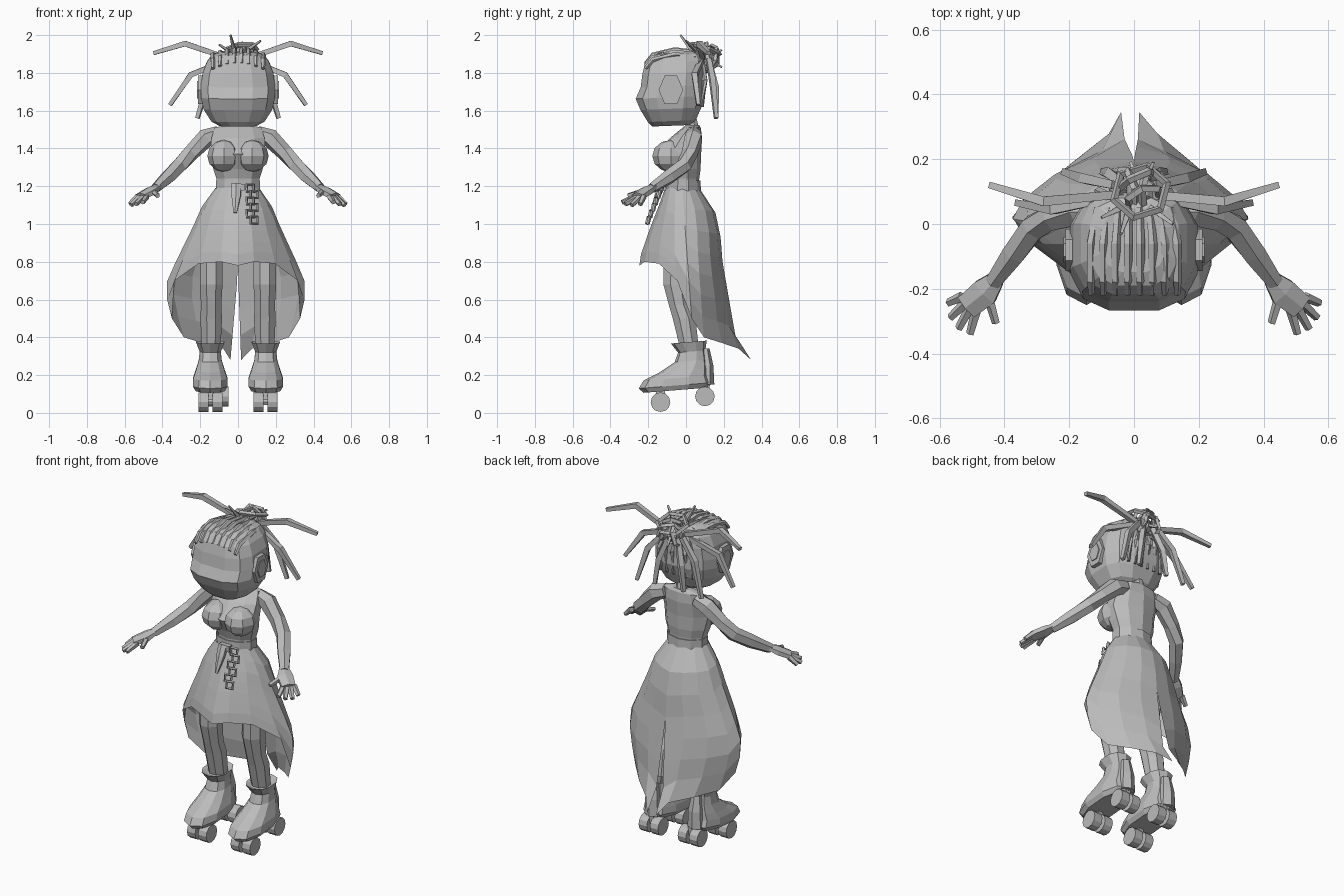
import bpy, bmesh, math
from mathutils import Vector, Matrix

cube = bpy.data.objects.get("Cube")
if cube:
    bpy.data.objects.remove(cube, do_unlink=True)

GREY = bpy.data.materials.new("plain grey")
GREY.use_nodes = True
GREY.diffuse_color = (0.5, 0.5, 0.5, 1)
GREY.node_tree.nodes["Principled BSDF"].inputs["Base Color"].default_value = (0.5, 0.5, 0.5, 1)


def finish(name, bm):
    bmesh.ops.recalc_face_normals(bm, faces=bm.faces[:])
    mesh = bpy.data.meshes.new(name)
    bm.to_mesh(mesh)
    bm.free()
    mesh.materials.append(GREY)
    obj = bpy.data.objects.new(name, mesh)
    bpy.context.collection.objects.link(obj)
    return obj


def bridge(name, rings):
    """Skin a list of closed rings of points and cap the ends."""
    bm = bmesh.new()
    rows = [[bm.verts.new(p) for p in ring] for ring in rings]
    n = len(rows[0])
    for a, b in zip(rows, rows[1:]):
        for i in range(n):
            j = (i + 1) % n
            bm.faces.new((a[i], a[j], b[j], b[i]))
    bm.faces.new(rows[0][::-1])
    bm.faces.new(rows[-1])
    return finish(name, bm)


def power_of(v, p):
    return math.copysign(abs(v) ** p, v)


def loft(name, sections, x=0, n=12, power=1.0, tilt=0.0):
    """Stack level ovals given as (y, z, half width, half depth)."""
    def oval(y, z, rx, ry):
        pts = []
        for i in range(n):
            a = math.tau * (i + 0.5) / n
            c, s = power_of(math.cos(a), power), power_of(math.sin(a), power)
            pts.append((x + rx * c, y + ry * s, z + tilt * ry * s))
        return pts
    return bridge(name, [oval(*sec) for sec in sections])


def tube(name, points, radii, n=6, flat=1.0):
    """Sweep a polygon along a path."""
    pts = [Vector(p) for p in points]
    rings = []
    for i, p in enumerate(pts):
        d = pts[min(i + 1, len(pts) - 1)] - pts[max(i - 1, 0)]
        q = d.to_track_quat('Z', 'Y')
        r = radii[i]
        rings.append([p + q @ Vector((r * math.cos(math.tau * (k + .5) / n),
                                      r * flat * math.sin(math.tau * (k + .5) / n), 0))
                      for k in range(n)])
    return bridge(name, rings)


def solid(name, loc, radius, depth=None, scale=(1, 1, 1), n=10):
    """Sideways cylinder, or a ball when no depth is given."""
    bm = bmesh.new()
    if depth:
        bmesh.ops.create_cone(bm, cap_ends=True, segments=n, radius1=radius,
                              radius2=radius, depth=depth)
        bm.transform(Matrix.Rotation(math.pi / 2, 4, 'Y'))
    else:
        bmesh.ops.create_uvsphere(bm, u_segments=n, v_segments=6, radius=radius)
    bm.transform(Matrix.Translation(loc) @ Matrix.Diagonal((*scale, 1)))
    return finish(name, bm)


def block(name, loc, size):
    bm = bmesh.new()
    bmesh.ops.create_cube(bm, size=1)
    bm.transform(Matrix.Translation(loc) @ Matrix.Diagonal((*size, 1)))
    return finish(name, bm)


def loop(name, loc, radius, thick, rot, sides):
    bpy.ops.mesh.primitive_torus_add(location=loc, rotation=rot, major_radius=radius,
                                     minor_radius=thick, major_segments=sides, minor_segments=4)
    obj = bpy.context.object
    obj.name = name
    obj.data.materials.append(GREY)


# Head, neck and torso
loft("head", [(-.08, 1.52, .1, .1), (-.075, 1.545, .145, .13), (-.08, 1.61, .187, .165),
              (-.083, 1.67, .2, .188), (-.071, 1.73, .202, .173), (-.065, 1.8, .192, .17),
              (-.06, 1.86, .168, .16), (-.055, 1.895, .14, .138), (-.05, 1.912, .1, .1)],
     power=.7, tilt=.04)
tube("neck", [(0, .04, 1.49), (0, .02, 1.57)], [.035, .035], 8)
loft("torso", [(-.015, 1.17, .115, .085), (-.015, 1.24, .12, .085), (-.02, 1.29, .137, .097),
               (-.04, 1.37, .153, .12), (0, 1.455, .148, .085), (.03, 1.51, .13, .048),
               (.035, 1.525, .06, .035)], n=10)
loft("belt", [(-.015, 1.17, .122, .094), (-.015, 1.23, .122, .092)], n=10)

# Skirt: long behind, raised in front, slit at the back
PROFILE = [(1.19, .12, -.11, .07), (1.08, .2, -.15, .15), (.98, .24, -.19, .18),
           (.82, .32, -.245, .19), (.7, .375, -.25, .21), (.6, .375, -.25, .23),
           (.42, .33, -.24, .255), (.28, .25, -.2, .345)]
HEM = [.78, .8, .79, .7, .5, .4, .37, .34, .28]
ROWS = 7


def outline(z):
    for hi, lo in zip(PROFILE, PROFILE[1:]):
        if z >= lo[0]:
            t = (hi[0] - z) / (hi[0] - lo[0])
            return [h + (l - h) * t for h, l in zip(hi[1:], lo[1:])]
    return PROFILE[-1][1:]


for side, label, fullness, slit in ((1, "left", .94, .035), (-1, "right", 1, .085)):
    bm = bmesh.new()
    grid = []
    for k, hem in enumerate(HEM):
        a = math.pi * k / (len(HEM) - 1)
        column = []
        for r in range(ROWS + 1):
            z = 1.19 + (hem - 1.19) * r / ROWS
            w, front, back = outline(z)
            mid = -.02 + .05 * r / ROWS
            reach = mid - front if math.cos(a) > 0 else back - mid
            gap = max(0, .75 - z) * slit if k == len(HEM) - 1 else 0
            sharp = 1 + .35 * r / ROWS
            column.append(bm.verts.new((side * (w * fullness * power_of(math.sin(a), sharp) + gap),
                                        mid - reach * power_of(math.cos(a), sharp), z)))
        grid.append(column)
    for c, d in zip(grid, grid[1:]):
        for r in range(ROWS):
            bm.faces.new((c[r], d[r], d[r + 1], c[r + 1]))
    finish(label + "_skirt_half", bm)

# Limbs, feet and paired details
for s, label in ((1, "left"), (-1, "right")):
    def name(part):
        return label + "_" + part

    def m(*pts):
        return [(s * x, y, z) for x, y, z in pts]

    solid(name("breast"), (s * .075, -.08, 1.36), .085, scale=(1.03, 1.16, 1), n=8)
    solid(name("ear"), (s * .192, -.08, 1.71), .065, .04, scale=(1, 1, 1.35), n=6)
    solid(name("inner_ear"), (s * .2, -.08, 1.71), .04, .035, scale=(1, 1, 1.35), n=6)

    # Arm and hand
    tube(name("arm"), m((.1, .04, 1.48), (.17, .04, 1.455), (.25, .02, 1.375), (.31, -.01, 1.31),
                        (.37, -.09, 1.25), (.435, -.18, 1.19)),
         [.04, .05, .043, .043, .04, .028])
    tube(name("palm"), m((.425, -.17, 1.2), (.46, -.21, 1.175), (.515, -.255, 1.145)),
         [.03, .05, .045], 6, .5)
    fingers = [((.53, -.225, 1.145), (.572, -.243, 1.105)), ((.52, -.245, 1.14), (.565, -.288, 1.1)),
               ((.505, -.258, 1.14), (.54, -.322, 1.105)), ((.485, -.265, 1.145), (.505, -.338, 1.115)),
               ((.45, -.22, 1.175), (.425, -.305, 1.15))]
    for i, (root, tip) in enumerate(fingers):
        tube(name("finger_%d" % (i + 1)), m(root, tip), [.017, .013], 5)

    # Leg and boot
    loft(name("leg"), [(-.03, .98, .065, .08), (-.05, .8, .065, .075), (-.055, .68, .065, .07),
                       (-.035, .57, .058, .06), (-.01, .5, .062, .065), (.015, .36, .055, .055)],
         x=s * .142, n=8)
    loft(name("boot"), [(-.055, .12, .08, .17), (-.055, .145, .096, .195), (-.05, .185, .094, .175),
                        (-.01, .225, .08, .13), (.025, .275, .064, .085), (.03, .325, .058, .072),
                        (.015, .375, .078, .095), (.015, .36, .05, .06)],
         x=s * .147, n=10, power=.85, tilt=.08)
    loft(name("heel_guard"), [(.105, .15, .05, .045), (.11, .25, .045, .035), (.1, .34, .03, .025)],
         x=s * .143, n=6)

    # Skate wheels with axle and truck
    for end, y, z in (("front", -.135, .057), ("rear", .1, .087)):
        x = s * .145 if end == "front" or s > 0 else -.115
        for k in (-1, 1):
            solid(name(end + "_wheel"), (x + k * .037, y, z), .052, .054, n=12)
        solid(name(end + "_axle"), (x, y, z), .018, .1, n=6)
        block(name(end + "_truck"), (x, y, z + .045), (.03, .05, .07))

    # Long loose locks of hair
    locks = [((.06, .09, 1.88), (.28, .07, 1.955), (.445, .12, 1.905)),
             ((.08, .08, 1.86), (.25, .045, 1.79), (.36, .065, 1.63)),
             ((.06, .12, 1.87), (.155, .14, 1.76), (.215, .16, 1.56)),
             ((.03, .12, 1.86), (.075, .155, 1.72), (.095, .16, 1.57))]
    for i, path in enumerate(locks):
        tube(name("lock_%d" % (i + 1)), m(*path), [.018, .021, .014], 4)

# Braided rows over the crown and down the back of the head
for i in range(8):
    x = -.133 + .038 * i
    drop = 1.5 * x * x
    tube("crown_braid", [(x, -.215, 1.85 - drop), (x, -.175, 1.895 - drop), (x, -.06, 1.922 - drop),
                         (x * .85, .05, 1.912 - drop)], [.01, .014, .015, .012], 5)
for i in range(6):
    x = -.11 + .044 * i
    tube("nape_braid", [(x * .6, .08, 1.88), (x, .1, 1.76), (x, .085, 1.62)], [.014, .014, .01], 5)

# Looped bun and its stray ends
for loc, radius, rot in (((.02, .1, 1.925), .085, (-.35, 0, .3)), ((.03, .08, 1.91), .055, (.9, .5, 0)),
                         ((.01, .13, 1.88), .07, (1.3, .2, .4)), ((.04, .11, 1.88), .06, (.3, 1.3, .2)),
                         ((-.02, .11, 1.87), .065, (.2, -1.2, 0))):
    loop("bun_loop", loc, radius, .013, rot, 6)
solid("bun_core", (.02, .1, 1.87), .05, n=6)
for a, b in (((-.02, .03, 1.92), (-.04, -.03, 2.0)), ((.05, .05, 1.92), (.12, 0, 1.97)),
             ((-.04, .05, 1.91), (-.1, .02, 1.95)), ((.02, .1, 1.9), (.06, .19, 1.92)),
             ((.02, .1, 1.88), (-.01, .19, 1.83))):
    tube("stray_end", [a, b], [.013, .006], 4)

# Belt pouch and hanging chain
tube("belt_pouch", [(-.01, -.125, 1.21), (-.01, -.15, 1.15), (-.015, -.185, 1.06)],
     [.03, .028, .01], 6, .6)
block("belt_buckle", (0, -.12, 1.195), (.07, .03, .035))
for i in range(6):
    t = i / 5
    loop("chain_link", (.065 + .02 * (i % 2), -.13 - .07 * t, 1.19 - .17 * t), .026, .009,
         (math.pi / 2 - .3, math.pi / 4, 0), 4)
